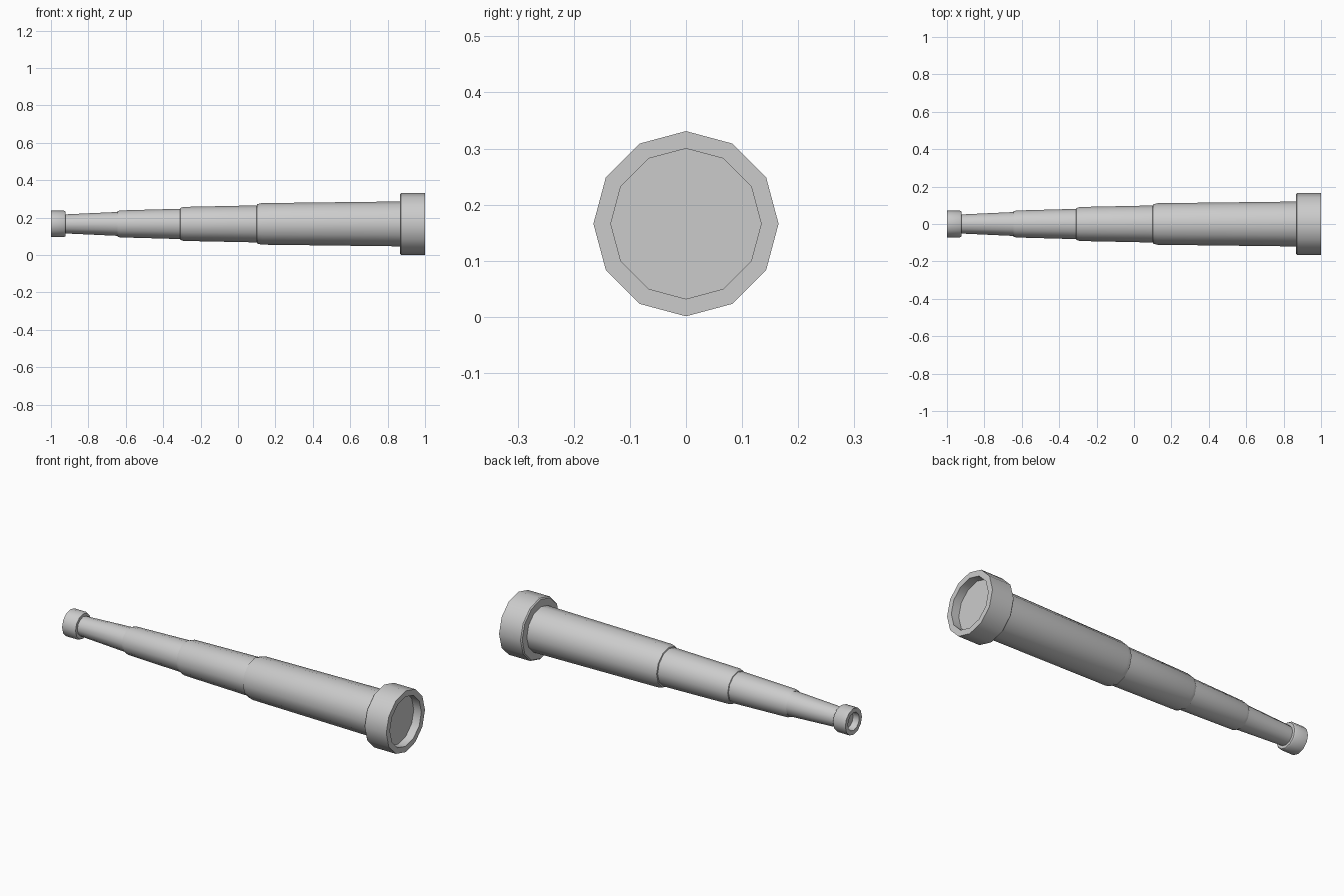
import bpy, bmesh, math

if "Cube" in bpy.data.objects:
    bpy.data.objects.remove(bpy.data.objects["Cube"])

SIDES = 12
AXIS_Z = 0.166


def lathe(name, profile):
    """Turn a list of (x, radius) points around the long axis; radius 0 makes a centre point."""
    bm = bmesh.new()
    rings = []
    for x, r in profile:
        if r == 0:
            rings.append([bm.verts.new((x, 0, AXIS_Z))] * SIDES)
        else:
            rings.append([bm.verts.new((x, r * math.sin(a), AXIS_Z + r * math.cos(a)))
                          for a in (math.tau * i / SIDES for i in range(SIDES))])
    for a, b in zip(rings, rings[1:]):
        for i in range(SIDES):
            j = (i + 1) % SIDES
            bm.faces.new(list(dict.fromkeys((a[i], a[j], b[j], b[i]))))
    bmesh.ops.recalc_face_normals(bm, faces=bm.faces)
    mesh = bpy.data.meshes.new(name)
    bm.to_mesh(mesh)
    bm.free()
    obj = bpy.data.objects.new(name, mesh)
    bpy.context.collection.objects.link(obj)
    bpy.ops.object.select_all(action='DESELECT')
    obj.select_set(True)
    bpy.context.view_layer.objects.active = obj
    bpy.ops.object.shade_smooth_by_angle(angle=math.radians(40))
    return obj


# eyepiece cup with a recessed lens
lathe("eyepiece", [(-0.965, 0), (-0.965, 0.045), (-1, 0.048), (-1, 0.071),
                   (-0.93, 0.071), (-0.923, 0.066), (-0.923, 0.051)])

# four telescoping draw tubes, each starting with a small shoulder
lathe("draw_tube_small", [(-0.923, 0.051), (-0.64, 0.064)])
lathe("draw_tube_medium", [(-0.64, 0.064), (-0.645, 0.068), (-0.63, 0.072), (-0.31, 0.081)])
lathe("draw_tube_large", [(-0.31, 0.081), (-0.308, 0.085), (-0.29, 0.091), (0.10, 0.099)])
lathe("main_barrel", [(0.10, 0.099), (0.102, 0.105), (0.125, 0.111), (0.866, 0.120)])

# wide objective cap with a recessed front lens
lathe("objective_cap", [(0.866, 0.120), (0.866, 0.159), (0.872, 0.165), (1, 0.165),
                        (1, 0.134), (0.955, 0.134), (0.955, 0)])
